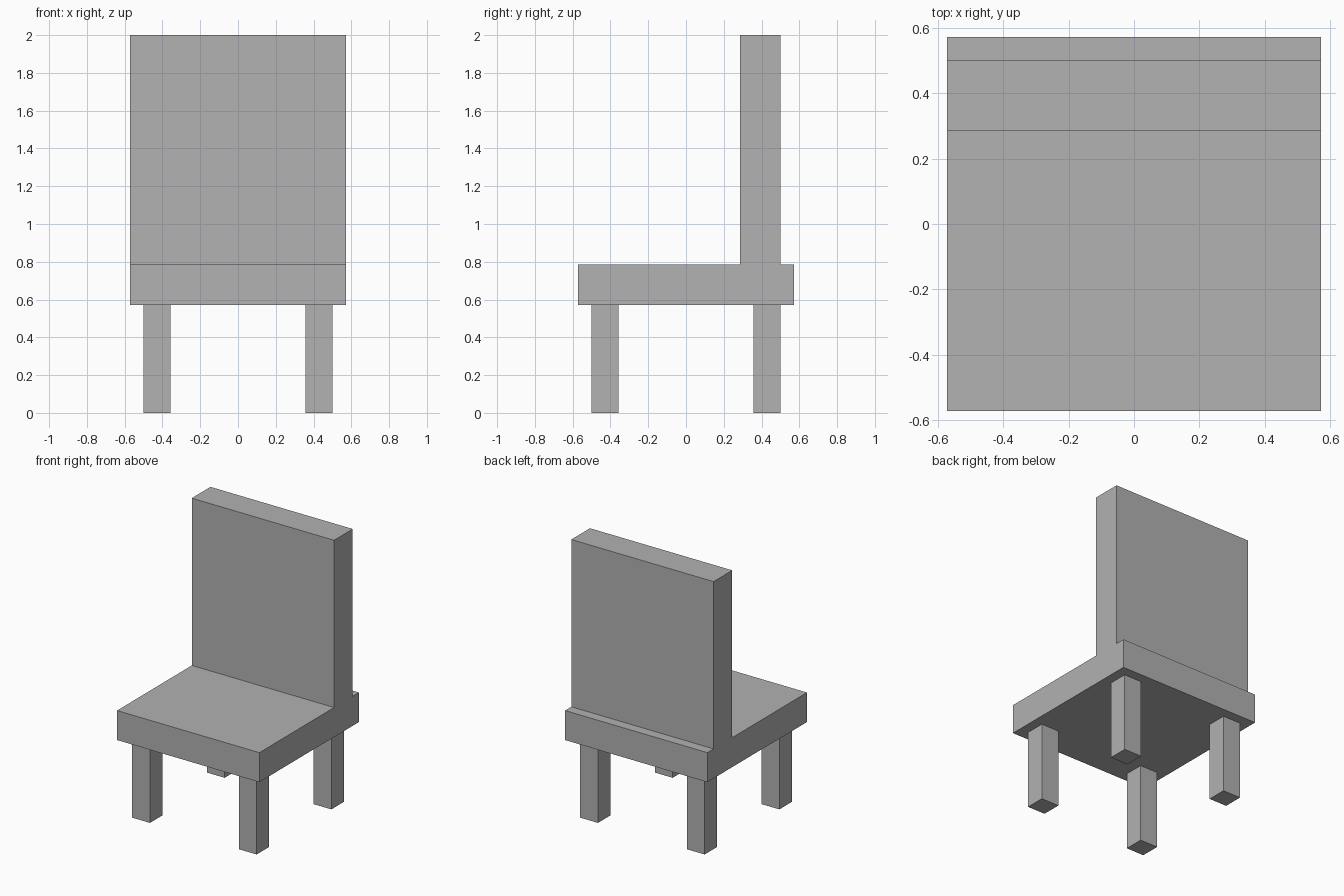
import bpy

cube = bpy.data.objects.get("Cube")
if cube:
    bpy.data.objects.remove(cube, do_unlink=True)

UNIT = 1 / 14  # the chair is laid out on a grid, 28 units tall

grey = bpy.data.materials.new("plain grey")
grey.use_nodes = True
colour = (0.445, 0.445, 0.445, 1)
grey.diffuse_color = colour
grey.node_tree.nodes["Principled BSDF"].inputs["Base Color"].default_value = colour


def box(name, low, high):
    """Add a box between two corners given in grid units."""
    centre = [(a + b) / 2 * UNIT for a, b in zip(low, high)]
    bpy.ops.mesh.primitive_cube_add(size=1, location=centre)
    part = bpy.context.object
    part.name = name
    part.scale = [(b - a) * UNIT for a, b in zip(low, high)]
    bpy.ops.object.transform_apply(location=False, rotation=False, scale=True)
    part.data.materials.append(grey)
    return part


# Seat slab and backrest
box("seat", (-8, -8, 8), (8, 8, 11))
box("backrest", (-8, 4, 11), (8, 7, 28))

# Four square legs, inset from the seat corners
for side, sx in (("left", 1), ("right", -1)):
    for end, sy in (("front", -1), ("back", 1)):
        x, y = 6 * sx, 6 * sy
        box(f"{end}_{side}_leg", (x - 1, y - 1, 0), (x + 1, y + 1, 8))
